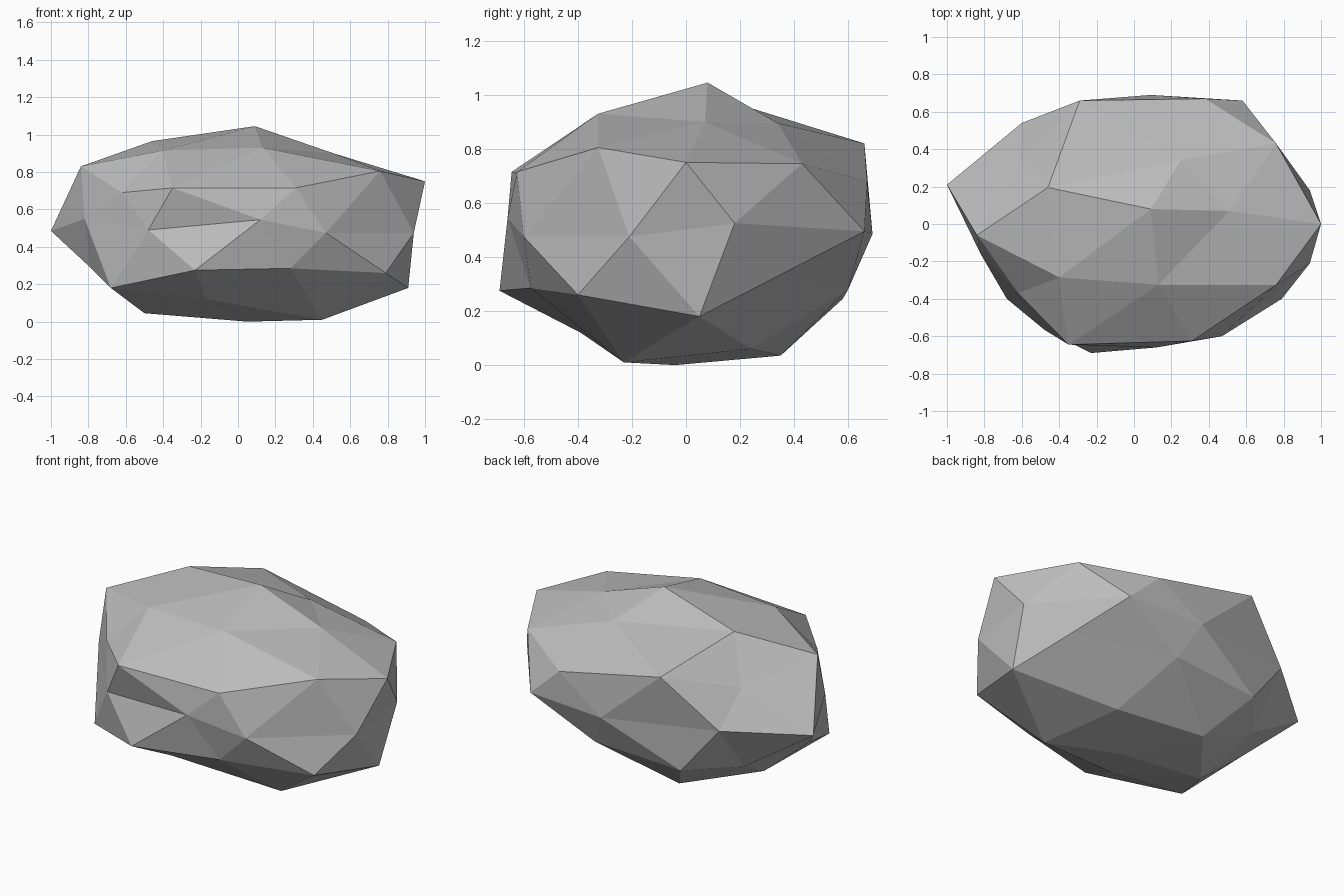
import bpy
import bmesh
import math

default_cube = bpy.data.objects.get("Cube")
if default_cube:
    bpy.data.objects.remove(default_cube, do_unlink=True)


def make_material(name, color):
    material = bpy.data.materials.new(name)
    material.use_nodes = True
    material.diffuse_color = color
    shader = material.node_tree.nodes["Principled BSDF"]
    shader.inputs["Base Color"].default_value = color
    shader.inputs["Roughness"].default_value = 0.9
    return material


def ring_order(vert):
    """Sort from the top ring down, each ring counter-clockwise from +x."""
    angle = (math.atan2(vert.co.y, vert.co.x) + 0.1) % math.tau
    return (-round(vert.co.z, 1), angle)


# Chiselled corners of the boulder, ring by ring from the peak to the base
peak = [(.09, .08, 1.045)]
crown = [(.51, .07, .9), (.25, .34, .895), (-.46, .195, .965),
         (-.4, -.285, .915), (.13, -.325, .93)]
upper_slope = [(.76, .43, .745), (-.29, .66, .82), (-.84, -.06, .83),
               (-.35, -.645, .715), (.76, -.325, .805)]
shoulder = [(1, 0, .75), (.38, .67, .68), (-.61, .34, .72),
            (-.62, -.37, .69), (.31, -.625, .715)]
waist = [(.94, .18, .525), (.58, .66, .495), (.09, .69, .485),
         (-.6, .54, .53), (-1, .21, .485), (-.82, -.16, .55),
         (-.48, -.565, .49), (.12, -.66, .545), (.47, -.6, .475),
         (.94, -.21, .475)]
lower_slope = [(.74, .36, .34), (-.37, .58, .245), (-.79, -.05, .29),
               (-.23, -.69, .275), (.79, -.4, .26)]
skirt = [(.91, .05, .18), (.19, .6, .28), (-.6, .3, .225),
         (-.68, -.4, .18), (.28, -.575, .285)]
underside = [(.32, .24, .06), (-.2, .35, .035), (-.5, -.03, .045),
             (-.17, -.39, .12), (.45, -.23, .01)]
foot = [(.05, -.04, 0)]
corners = (peak + crown + upper_slope + shoulder + waist
           + lower_slope + skirt + underside + foot)

# Boulder: a faceted ball with every corner pulled into place
bm = bmesh.new()
bmesh.ops.create_icosphere(bm, subdivisions=2, radius=1)
for vert, corner in zip(sorted(bm.verts, key=ring_order), corners):
    vert.co = corner
bmesh.ops.recalc_face_normals(bm, faces=bm.faces)
for face in bm.faces:
    face.smooth = False

mesh = bpy.data.meshes.new("boulder")
bm.to_mesh(mesh)
bm.free()
mesh.materials.append(make_material("stone_grey", (.5, .5, .5, 1)))
boulder = bpy.data.objects.new("boulder", mesh)
bpy.context.collection.objects.link(boulder)
